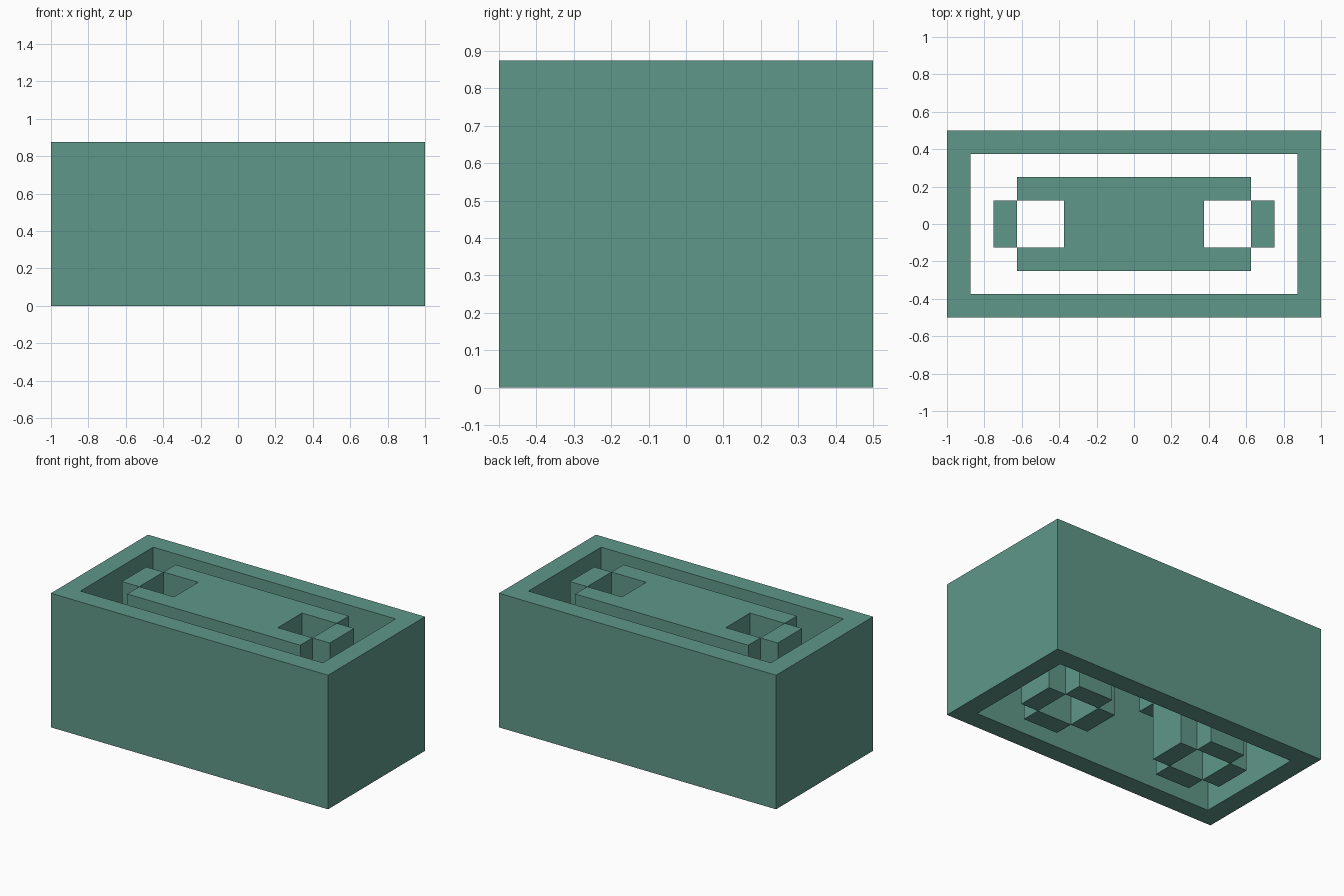
import bpy
import bmesh
from mathutils import Vector

cube = bpy.data.objects.get("Cube")
if cube:
    bpy.data.objects.remove(cube, do_unlink=True)

U = 0.125      # wall thickness, the module of the whole model
TOP = 7 * U

# Single green colour
green = bpy.data.materials.new("muted_green")
green.use_nodes = True
colour = (0.115, 0.31, 0.25, 1)
green.diffuse_color = colour
green.node_tree.nodes["Principled BSDF"].inputs["Base Color"].default_value = colour


def prism(name, outline, y0, y1):
    """Extrude an (x, z) outline from y0 to y1."""
    bm = bmesh.new()
    face = bm.faces.new([bm.verts.new((x, y0, z)) for x, z in outline])
    new = bmesh.ops.extrude_face_region(bm, geom=[face])["geom"]
    verts = [v for v in new if isinstance(v, bmesh.types.BMVert)]
    bmesh.ops.translate(bm, verts=verts, vec=Vector((0, y1 - y0, 0)))
    bmesh.ops.recalc_face_normals(bm, faces=bm.faces)
    mesh = bpy.data.meshes.new(name)
    bm.to_mesh(mesh)
    bm.free()
    mesh.materials.append(green)
    obj = bpy.data.objects.new(name, mesh)
    bpy.context.collection.objects.link(obj)
    return obj


def box(name, x0, x1, y0, y1, z0, z1):
    return prism(name, [(x0, z0), (x1, z0), (x1, z1), (x0, z1)], y0, y1)


def cut(obj, cutter):
    """Subtract the cutter, bake the result and discard the cutter."""
    cutter.hide_render = True
    mod = obj.modifiers.new("opening", 'BOOLEAN')
    mod.operation = 'DIFFERENCE'
    mod.solver = 'EXACT'
    mod.object = cutter
    bpy.context.view_layer.objects.active = obj
    bpy.ops.object.modifier_apply(modifier=mod.name)
    bpy.data.objects.remove(cutter, do_unlink=True)


# Outer walls, open at top and bottom
shell = box("outer_shell", -8 * U, 8 * U, -4 * U, 4 * U, 0, TOP)
cut(shell, box("shell_cutter", -7 * U, 7 * U, -3 * U, 3 * U, -U, TOP + U))

# Central bridge with a stepped underside and a well at each end
half = [(5, 7), (5, 3), (2, 3), (2, 4), (1, 4), (1, 5)]
outline = half + [(-x, z) for x, z in reversed(half)]
bridge = prism("central_bridge", [(x * U, z * U) for x, z in outline], -2 * U, 2 * U)
for s in (-1, 1):
    x0, x1 = sorted((s * 3 * U, s * 5.5 * U))
    cut(bridge, box("well_cutter", x0, x1, -U, U, 0, TOP + U))

# Cross-shaped sockets: four walls round each well
for side, s in (("left", 1), ("right", -1)):
    for part, a, b, y0, y1, top in (
            ("inner", 2, 3, -1, 1, 3 * U),
            ("outer", 5, 6, -1, 1, TOP),
            ("front", 3, 5, -2, -1, 3 * U),
            ("back", 3, 5, 1, 2, 3 * U)):
        x0, x1 = sorted((s * a * U, s * b * U))
        box(f"{side}_socket_{part}_wall", x0, x1, y0 * U, y1 * U, 0, top)
